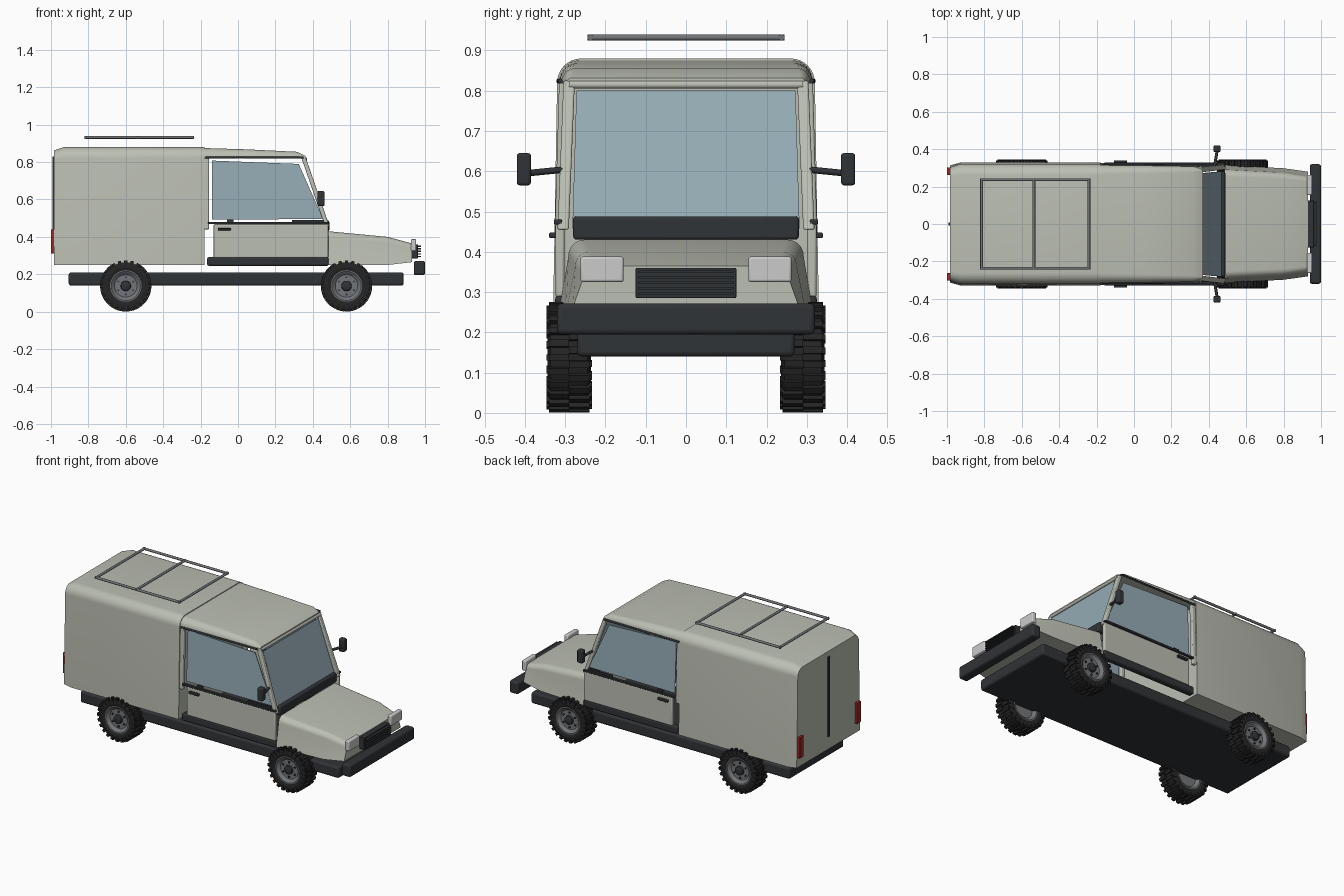
import bpy, bmesh
from math import sin, cos, pi, radians
from mathutils import Matrix, Vector

if "Cube" in bpy.data.objects:
    bpy.data.objects.remove(bpy.data.objects["Cube"])


def mat(name, r, g, b):
    m = bpy.data.materials.new(name)
    m.diffuse_color = (r, g, b, 1)
    m.use_nodes = True
    m.node_tree.nodes["Principled BSDF"].inputs["Base Color"].default_value = m.diffuse_color
    return m


BODY = mat("body_paint", 0.50, 0.52, 0.45)
DARK = mat("dark_plastic", 0.03, 0.033, 0.037)
RUBBER = mat("rubber", 0.018, 0.018, 0.018)
GLASS = mat("glass", 0.30, 0.41, 0.46)
STEEL = mat("steel", 0.17, 0.18, 0.19)
LAMP = mat("lamp", 0.75, 0.76, 0.73)
RED = mat("red_lamp", 0.35, 0.02, 0.02)


def finish(name, bm, m, loc=(0, 0, 0), bevel=0, angle=35):
    bmesh.ops.remove_doubles(bm, verts=bm.verts, dist=1e-5)
    bmesh.ops.recalc_face_normals(bm, faces=bm.faces)
    me = bpy.data.meshes.new(name)
    bm.to_mesh(me)
    bm.free()
    me.shade_smooth()
    me.set_sharp_from_angle(angle=radians(angle))
    me.materials.append(m)
    ob = bpy.data.objects.new(name, me)
    ob.location = loc
    bpy.context.collection.objects.link(ob)
    if bevel:
        b = ob.modifiers.new("bevel", 'BEVEL')
        b.width, b.segments = bevel, 3
    return ob


def add_box(bm, c, s, rot=Matrix()):
    bmesh.ops.create_cube(bm, size=1, matrix=rot @ Matrix.Translation(c) @ Matrix.Diagonal((*s, 1)))


def box(name, x, y, z, m, bevel=0):
    bm = bmesh.new()
    add_box(bm, [(a + b) / 2 for a, b in (x, y, z)], [abs(b - a) for a, b in (x, y, z)])
    return finish(name, bm, m, bevel=bevel)


def skin(name, rings, m, bevel=0):
    """Closed body through rings of equal point count."""
    bm = bmesh.new()
    vs = [[bm.verts.new(p) for p in ring] for ring in rings]
    n = len(vs[0])
    for a, b in zip(vs, vs[1:]):
        for i in range(n):
            bm.faces.new((a[i], a[(i + 1) % n], b[(i + 1) % n], b[i]))
    bm.faces.new(vs[0])
    bm.faces.new(vs[-1])
    return finish(name, bm, m, bevel=bevel)


def section(x, wb, wt, z0, z1, r, n=8):
    """Upright section with rounded top corners."""
    right = [(x, wt - r + r * cos(a), z1 - r + r * sin(a))
             for a in (i * pi / 2 / n for i in range(n + 1))]
    left = [(x, -y, z) for _, y, z in reversed(right)]
    return [(x, -wb, z0), (x, wb, z0)] + right + left


def beam(name, p, q, hx, hy, m, bevel=0.005):
    return skin(name, [[(c[0] + i * hx, c[1] + j * hy, c[2])
                        for i, j in ((-1, -1), (1, -1), (1, 1), (-1, 1))] for c in (p, q)], m, bevel)


def rod(name, p, q, r, m):
    p, q = Vector(p), Vector(q)
    bm = bmesh.new()
    rot = (q - p).to_track_quat('Z', 'Y').to_matrix().to_4x4()
    bmesh.ops.create_cone(bm, cap_ends=True, segments=12, radius1=r, radius2=r,
                          depth=(q - p).length, matrix=Matrix.Translation((p + q) / 2) @ rot)
    return finish(name, bm, m)


def pane(name, pts, offset):
    off = Vector(offset)
    return skin(name, [pts, [Vector(p) + off for p in pts]], GLASS)


def lathe(name, profile, m, loc, n=40):
    """Revolve (y, radius) points around the y axis."""
    bm = bmesh.new()
    vs = [bm.verts.new((r, y, 0)) for y, r in profile]
    es = [bm.edges.new(e) for e in zip(vs, vs[1:])]
    bmesh.ops.spin(bm, geom=vs + es, cent=(0, 0, 0), axis=(0, 1, 0), angle=2 * pi, steps=n)
    return finish(name, bm, m, loc)


# Cargo box, cab roof and hood
skin("cargo_box", [section(-0.985, 0.313, 0.302, 0.25, 0.862, 0.05),
                   section(-0.93, 0.328, 0.32, 0.25, 0.88, 0.06),
                   section(-0.18, 0.33, 0.32, 0.25, 0.88, 0.06)], BODY)
skin("cab_roof", [section(-0.18, 0.32, 0.315, 0.82, 0.875, 0.05),
                  section(0.05, 0.32, 0.313, 0.82, 0.868, 0.045),
                  section(0.315, 0.318, 0.308, 0.82, 0.855, 0.032),
                  section(0.362, 0.31, 0.295, 0.818, 0.832, 0.012)], BODY)
skin("hood", [section(0.485, 0.315, 0.292, 0.25, 0.43, 0.04),
              section(0.80, 0.298, 0.275, 0.25, 0.40, 0.035),
              section(0.93, 0.28, 0.255, 0.265, 0.365, 0.03)], BODY)

# Chassis, bumper and cowl
box("chassis", (-0.905, 0.885), (-0.27, 0.27), (0.14, 0.21), DARK, 0.012)
box("front_bumper", (0.94, 1.0), (-0.32, 0.32), (0.195, 0.272), DARK, 0.012)
box("cowl", (0.445, 0.488), (-0.28, 0.28), (0.43, 0.488), DARK, 0.008)

# Windshield
pane("windshield", [(0.477, -0.282, 0.46), (0.477, 0.282, 0.46),
                    (0.365, 0.272, 0.80), (0.365, -0.272, 0.80)], (-0.006, 0, -0.002))
rod("windshield_header", (0.36, -0.29, 0.815), (0.36, 0.29, 0.815), 0.01, BODY)

# Cab sides, lamps and mirrors
for s, side in ((1, "left"), (-1, "right")):
    box("door_" + side, (-0.13, 0.483), (s * 0.302, s * 0.324), (0.288, 0.468), BODY, 0.006)
    box("sill_" + side, (-0.165, 0.485), (s * 0.285, s * 0.325), (0.245, 0.292), DARK, 0.01)
    box("belt_trim_" + side, (-0.16, 0.485), (s * 0.308, s * 0.328), (0.468, 0.48), DARK, 0.003)
    box("door_handle_" + side, (-0.108, -0.038), (s * 0.322, s * 0.34), (0.434, 0.448), DARK, 0.004)
    box("window_clip_" + side, (-0.06, -0.025), (s * 0.306, s * 0.318), (0.478, 0.494), DARK)
    box("window_channel_" + side, (0.29, 0.46), (s * 0.306, s * 0.318), (0.478, 0.49), DARK)
    rod("drip_rail_" + side, (-0.175, s * 0.316, 0.824), (0.35, s * 0.312, 0.824), 0.006, DARK)
    beam("rear_pillar_" + side, (-0.168, s * 0.314, 0.44), (-0.168, s * 0.303, 0.825), 0.013, 0.012, BODY)
    beam("front_pillar_" + side, (0.478, s * 0.305, 0.455), (0.35, s * 0.29, 0.825), 0.012, 0.014, BODY)
    pane("side_window_" + side, [(-0.14, s * 0.31, 0.492), (0.455, s * 0.31, 0.496),
                                 (0.325, s * 0.296, 0.79), (-0.14, s * 0.296, 0.808)], (0, -s * 0.006, 0))
    rod("mirror_arm_" + side, (0.43, s * 0.305, 0.604), (0.445, s * 0.395, 0.595), 0.008, DARK)
    box("mirror_" + side, (0.425, 0.462), (s * 0.385, s * 0.42), (0.565, 0.645), DARK, 0.007)
    box("headlight_" + side, (0.925, 0.953), (s * 0.155, s * 0.262), (0.325, 0.388), LAMP, 0.006)
    box("tail_light_" + side, (-1.0, -0.98), (s * 0.263, s * 0.303), (0.31, 0.44), RED, 0.003)

# Rear door seam and grille
box("rear_door_seam", (-0.992, -0.98), (-0.007, 0.007), (0.33, 0.83), DARK)
box("grille", (0.925, 0.962), (-0.125, 0.125), (0.285, 0.36), DARK, 0.003)
for i in range(5):
    z = 0.296 + i * 0.0135
    box(f"grille_bar_{i + 1}", (0.955, 0.978), (-0.118, 0.118), (z - 0.003, z + 0.003), DARK)

# Roof rack
for i, y in enumerate((-0.237, 0.237)):
    rod(f"rack_rail_{i + 1}", (-0.822, y, 0.932), (-0.234, y, 0.932), 0.0075, STEEL)
for i, x in enumerate((-0.815, -0.535, -0.241)):
    rod(f"rack_bar_{i + 1}", (x, -0.244, 0.932), (x, 0.244, 0.932), 0.0075, STEEL)

# Wheels with tread lugs, rims, hubs and bolts
TIRE = [(-0.046, 0.08), (-0.053, 0.094), (-0.054, 0.112), (-0.046, 0.127), (0.046, 0.127),
        (0.054, 0.112), (0.053, 0.094), (0.046, 0.08), (-0.046, 0.08)]
RIM = [(-0.032, 0), (-0.032, 0.06), (-0.04, 0.068), (-0.048, 0.078), (-0.048, 0.086), (0.048, 0.086),
       (0.048, 0.078), (0.04, 0.068), (0.032, 0.06), (0.032, 0)]
for x, end in ((-0.60, "rear"), (0.58, "front")):
    for s, side in ((1, "left"), (-1, "right")):
        tag, c = f"{end}_{side}", (x, s * 0.29, 0.138)
        lathe("tire_" + tag, TIRE, RUBBER, c)
        lathe("rim_" + tag, RIM, STEEL, c)
        lathe("hub_" + tag, [(s * y, r) for y, r in
                             ((0.03, 0), (0.03, 0.028), (0.046, 0.026), (0.05, 0.02), (0.05, 0))], DARK, c, 20)
        lugs, bolts = bmesh.new(), bmesh.new()
        for k in range(48):
            rot = Matrix.Rotation(k * 2 * pi / 48, 4, 'Y')
            e = 1 if k % 2 else -1
            add_box(lugs, (0, e * 0.025, 0.129), (0.017, 0.05, 0.016), rot)
            add_box(lugs, (0, e * 0.05, 0.118), (0.015, 0.012, 0.022), rot)
        finish("tread_" + tag, lugs, RUBBER, c)
        for k in range(6):
            add_box(bolts, (0, s * 0.034, 0.046), (0.009, 0.01, 0.009), Matrix.Rotation(k * pi / 3, 4, 'Y'))
        finish("bolts_" + tag, bolts, DARK, c)
